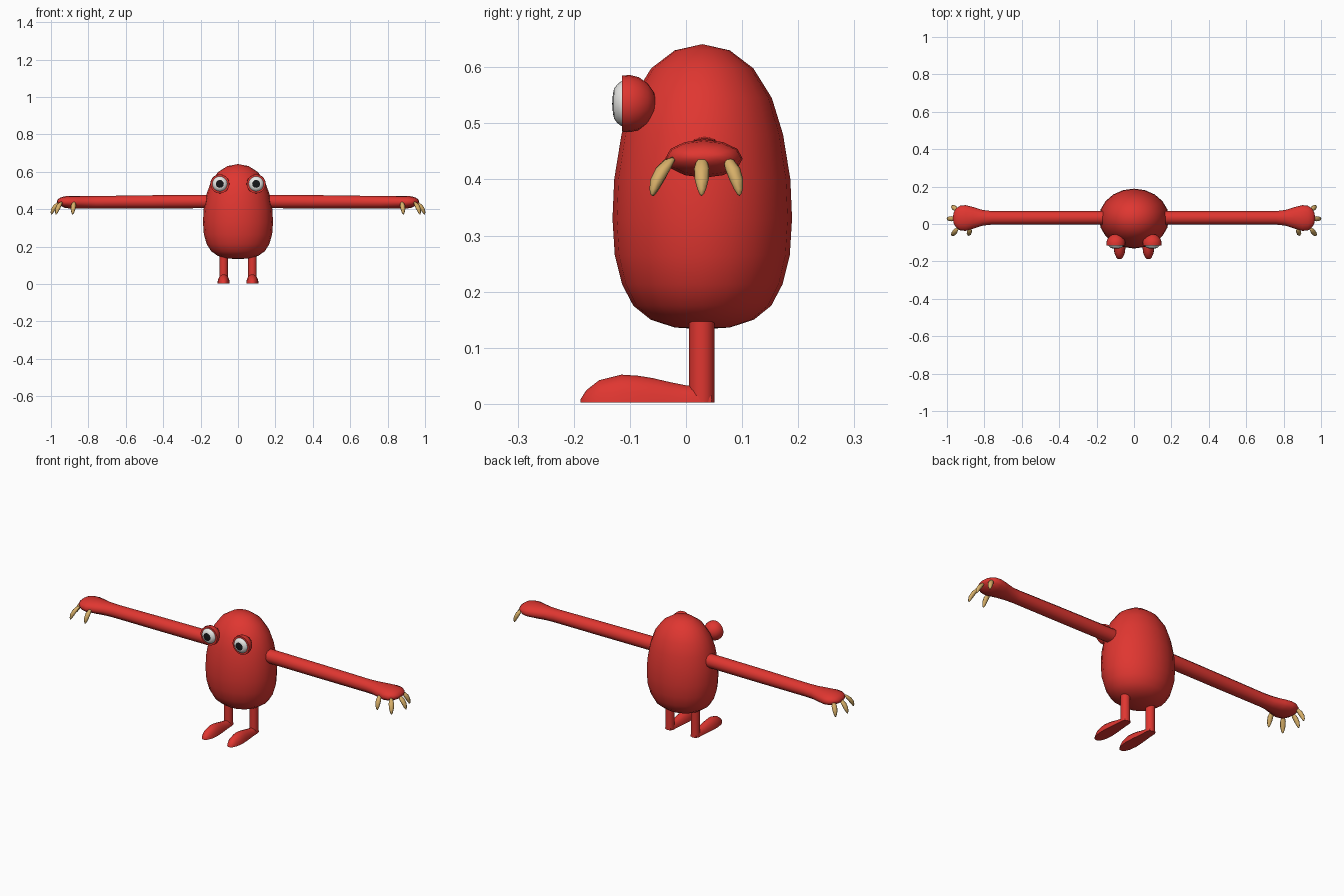
import bpy, bmesh, math
from mathutils import Vector

if "Cube" in bpy.data.objects:
    bpy.data.objects.remove(bpy.data.objects["Cube"])


def material(name, rgb):
    m = bpy.data.materials.new(name)
    m.diffuse_color = (*rgb, 1)
    m.use_nodes = True
    m.node_tree.nodes["Principled BSDF"].inputs["Base Color"].default_value = m.diffuse_color
    return m


RED = material("red skin", (0.74, 0.037, 0.03))
TAN = material("tan claw", (0.68, 0.43, 0.14))
WHITE = material("eye white", (0.82, 0.82, 0.80))
BLACK = material("pupil black", (0.008, 0.008, 0.01))

# maps (along, first, second) to world xyz for each loft axis
AXES = {"x": lambda t, a, b: (t, a, b),
        "y": lambda t, a, b: (a, t, b),
        "z": lambda t, a, b: (a, b, t)}


def loft(name, axis, rings, sides, mats, side=1, flat=False, cap_from=None, angle=60):
    """Skin rings (t, centre a, centre b, radius a, radius b); zero radius is a pole."""
    bm = bmesh.new()
    place = AXES[axis]
    rows = []
    for t, a, b, ra, rb in rings:
        row = []
        for i in range(1 if ra == 0 else sides):
            w = 2 * math.pi * i / sides
            s = math.sin(w)
            if flat:
                s = max(s, 0)
            x, y, z = place(t, a + ra * math.cos(w), b + rb * s)
            row.append(bm.verts.new((x * side, y, z)))
        rows.append(row)
    for k, (p, q) in enumerate(zip(rows, rows[1:])):
        for i in range(sides):
            j = (i + 1) % sides
            if len(p) == 1:
                f = bm.faces.new((p[0], q[i], q[j]))
            elif len(q) == 1:
                f = bm.faces.new((p[i], p[j], q[0]))
            else:
                f = bm.faces.new((p[i], p[j], q[j], q[i]))
            if cap_from is not None and k >= cap_from:
                f.material_index = 1
    for row in (rows[0], rows[-1]):
        if len(row) > 1:
            bm.faces.new(row)
    bmesh.ops.recalc_face_normals(bm, faces=bm.faces)
    mesh = bpy.data.meshes.new(name)
    bm.to_mesh(mesh)
    bm.free()
    for m in mats:
        mesh.materials.append(m)
    ob = bpy.data.objects.new(name, mesh)
    bpy.context.collection.objects.link(ob)
    bpy.ops.object.select_all(action="DESELECT")
    ob.select_set(True)
    bpy.context.view_layer.objects.active = ob
    bpy.ops.object.shade_smooth_by_angle(angle=math.radians(angle))
    return ob


# Egg-shaped body, wider than deep
profile = [(0.133, 0), (0.136, 0.049), (0.15, 0.092), (0.175, 0.123), (0.213, 0.143),
           (0.265, 0.156), (0.33, 0.16), (0.40, 0.157), (0.48, 0.144), (0.545, 0.124),
           (0.598, 0.091), (0.63, 0.049), (0.641, 0)]
loft("body", "z", [(z, 0, 0.029, r * 1.17, r) for z, r in profile], 20, [RED])

for side, label in ((1, "right"), (-1, "left")):
    # Long arm swelling into a flattened hand
    loft(label + "_arm", "x", [
        (0.14, 0.033, 0.441, 0.036, 0.036), (0.48, 0.033, 0.439, 0.036, 0.035),
        (0.76, 0.033, 0.437, 0.036, 0.033), (0.81, 0.033, 0.437, 0.042, 0.033),
        (0.86, 0.033, 0.437, 0.058, 0.034), (0.90, 0.032, 0.437, 0.069, 0.034),
        (0.93, 0.032, 0.438, 0.066, 0.030), (0.952, 0.032, 0.440, 0.050, 0.021),
        (0.965, 0.032, 0.440, 0.028, 0.010), (0.968, 0.032, 0.440, 0, 0)],
        12, [RED], side)

    # Four curved claws: start x, y and outward drift x, y
    claws = [(0.876, -0.026, 0.008, -0.032), (0.944, -0.024, 0.028, -0.036),
             (0.955, 0.028, 0.042, 0.0), (0.944, 0.073, 0.028, 0.022)]
    for n, (x, y, dx, dy) in enumerate(claws):
        steps = [(0.440, 0, 0), (0.435, 0.12, 0.009), (0.420, 0.45, 0.0135),
                 (0.400, 0.75, 0.0125), (0.383, 0.92, 0.008), (0.374, 0.99, 0.004),
                 (0.370, 1, 0)]
        loft(f"{label}_claw_{n + 1}", "z",
             [(z, x + dx * k, y + dy * k, r, r) for z, k, r in steps], 8, [TAN], side)

    # Leg post and flat-soled foot
    loft(label + "_leg", "z", [(0.002, 0.077, 0.028, 0.023, 0.023),
                               (0.147, 0.077, 0.028, 0.023, 0.023)], 14, [RED], side)
    foot = [(0.045, 0.018, 0.026), (0.03, 0.023, 0.03), (0.0, 0.024, 0.031),
            (-0.03, 0.027, 0.037), (-0.06, 0.030, 0.044), (-0.085, 0.032, 0.048),
            (-0.115, 0.033, 0.05), (-0.155, 0.028, 0.040), (-0.178, 0.018, 0.022),
            (-0.188, 0.008, 0.006)]
    loft(label + "_foot", "y", [(y, 0.077, 0.002, w, h) for y, w, h in foot],
         16, [RED], side, flat=True)

    # Eye socket: rounded back, flat front rim
    ex, ez = 0.097, 0.535
    socket = [(-0.053, 0), (-0.057, 0.020), (-0.068, 0.036), (-0.084, 0.047),
              (-0.100, 0.051), (-0.114, 0.050), (-0.114, 0.036)]
    loft(label + "_eye_socket", "y", [(y, ex, ez, r, r) for y, r in socket],
         20, [RED], side, angle=50)
    # Eyeball with the pupil as its front cap
    ball = [(-0.112, 0.041), (-0.117, 0.039), (-0.123, 0.034), (-0.128, 0.027),
            (-0.1295, 0.021), (-0.131, 0.010), (-0.1315, 0)]
    loft(label + "_eyeball", "y", [(y, ex, ez, r, r) for y, r in ball],
         20, [WHITE, BLACK], side, cap_from=4)
